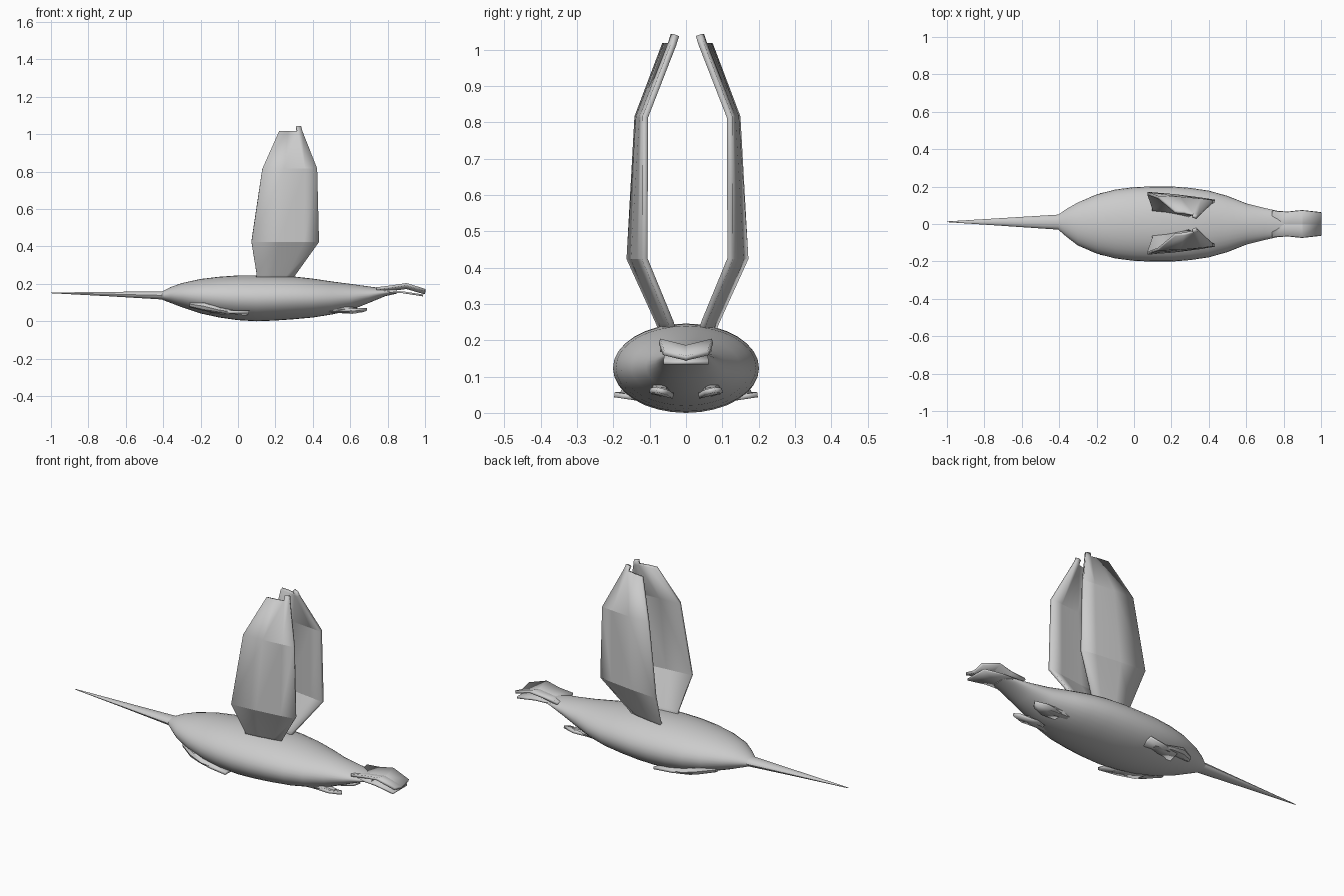
import bpy, bmesh, math

grey = bpy.data.materials.new("plain_grey")
grey.diffuse_color = (0.6, 0.6, 0.6, 1)


def finish(name, bm, angle=40):
    bmesh.ops.recalc_face_normals(bm, faces=bm.faces[:])
    me = bpy.data.meshes.new(name)
    bm.to_mesh(me)
    bm.free()
    ob = bpy.data.objects.new(name, me)
    bpy.context.collection.objects.link(ob)
    me.materials.append(grey)
    bpy.ops.object.select_all(action='DESELECT')
    ob.select_set(True)
    bpy.context.view_layer.objects.active = ob
    bpy.ops.object.shade_smooth_by_angle(angle=math.radians(angle))
    return ob


def loft(name, rings, sides, angle=40):
    """Elliptical rings along x: (x, y centre, half width, bottom z, top z)."""
    bm = bmesh.new()
    loops = []
    for x, yc, w, lo, hi in rings:
        loops.append([bm.verts.new((x, yc + w * math.cos(2 * math.pi * i / sides),
                      (lo + hi) / 2 + (hi - lo) / 2 * math.sin(2 * math.pi * i / sides)))
                      for i in range(sides)])
    for a, b in zip(loops, loops[1:]):
        for i in range(sides):
            j = (i + 1) % sides
            bm.faces.new((a[i], a[j], b[j], b[i]))
    bm.faces.new(loops[0])
    bm.faces.new(loops[-1])
    return finish(name, bm, angle)


def slab(name, rows, thick, cells=None, angle=40):
    """Thickened sheet from a grid of points."""
    bm = bmesh.new()
    grid = [[bm.verts.new(p) for p in r] for r in rows]
    for i in range(len(grid) - 1):
        for j in range(len(grid[0]) - 1):
            if cells is None or cells(i, j):
                bm.faces.new((grid[i][j], grid[i][j + 1], grid[i + 1][j + 1], grid[i + 1][j]))
    bmesh.ops.delete(bm, geom=[v for v in bm.verts if not v.link_faces], context='VERTS')
    ob = finish(name, bm, angle)
    m = ob.modifiers.new("thickness", 'SOLIDIFY')
    m.thickness = thick
    m.offset = 0
    return ob


# Body
loft("body", [
    (-0.41, 0.01, 0.036, 0.117, 0.157), (-0.36, 0.006, 0.075, 0.098, 0.183),
    (-0.30, 0, 0.115, 0.075, 0.204), (-0.20, 0, 0.158, 0.042, 0.226),
    (-0.10, 0, 0.184, 0.02, 0.238), (0.0, 0, 0.197, 0.006, 0.245),
    (0.10, 0, 0.201, 0.0, 0.246), (0.20, 0, 0.201, 0.004, 0.244),
    (0.30, 0, 0.193, 0.011, 0.239), (0.40, 0, 0.178, 0.02, 0.228),
    (0.50, 0, 0.15, 0.036, 0.213), (0.60, 0, 0.11, 0.058, 0.2),
    (0.70, 0, 0.085, 0.098, 0.186), (0.79, 0, 0.065, 0.135, 0.174),
    (0.85, 0, 0.05, 0.148, 0.172)], 32)

# Beak
loft("beak", [(-1.0, 0.012, 0.002, 0.15, 0.154), (-0.7, 0.011, 0.021, 0.134, 0.157),
              (-0.39, 0.01, 0.041, 0.115, 0.161)], 14)

# Tail: two stacked feather layers
slab("upper_tail", [[(x, y, z + (abs(y) - 0.03) * 0.25) for y in (-w, 0, w)] for x, w, z in
     ((0.74, 0.07, 0.165), (0.82, 0.065, 0.176), (0.90, 0.073, 0.187), (1.0, 0.062, 0.158))], 0.014, angle=20)
slab("lower_tail", [[(x, y, z) for y in (-w, 0, w)] for x, w, z in
     ((0.76, 0.06, 0.16), (0.88, 0.06, 0.155), (0.99, 0.062, 0.138))], 0.01, angle=20)

# Wings: rear edge / front edge (z, x0, y0, x1, y1)
wing = [(0.20, 0.09, 0.06, 0.27, 0.03), (0.25, 0.10, 0.08, 0.305, 0.046),
        (0.425, 0.072, 0.16, 0.432, 0.118), (0.815, 0.13, 0.138, 0.422, 0.116),
        (1.015, 0.22, 0.062, 0.342, 0.038), (1.04, 0.227, 0.055, 0.335, 0.03)]
for s, side in ((1, "left"), (-1, "right")):
    slab(side + "_wing", [[(x0 + (x1 - x0) * t, 0.004 + s * (y0 + (y1 - y0) * t + 0.02 * t * (1 - t)), z)
         for t in (0, 0.4, 0.78, 1)] for z, x0, y0, x1, y1 in wing],
         0.016, cells=lambda i, j: i < 4 or j == 2, angle=20)

    # Folded front feet tucked beside the belly
    loft(side + "_front_leg", [(-0.26, s * 0.10, 0.015, 0.075, 0.11), (-0.18, s * 0.135, 0.03, 0.055, 0.105),
                               (-0.10, s * 0.155, 0.025, 0.045, 0.075), (0.0, s * 0.15, 0.02, 0.036, 0.055)], 8)
    slab(side + "_front_foot", [[(-0.15, s * 0.09, 0.05), (-0.14, s * 0.155, 0.055)],
                                [(-0.05, s * 0.10, 0.042), (-0.04, s * 0.18, 0.05)],
                                [(0.05, s * 0.13, 0.04), (0.06, s * 0.197, 0.05)]], 0.014, angle=20)

    # Rear feet trailing under the tail
    loft(side + "_rear_leg", [(0.48, s * 0.075, 0.025, 0.045, 0.085), (0.57, s * 0.07, 0.025, 0.045, 0.085),
                              (0.64, s * 0.065, 0.015, 0.052, 0.07)], 8)
    slab(side + "_rear_foot", [[(0.52, s * 0.035, 0.052), (0.52, s * 0.09, 0.06)],
                               [(0.61, s * 0.035, 0.046), (0.62, s * 0.10, 0.062)],
                               [(0.67, s * 0.05, 0.056), (0.69, s * 0.08, 0.064)]], 0.014, angle=20)
